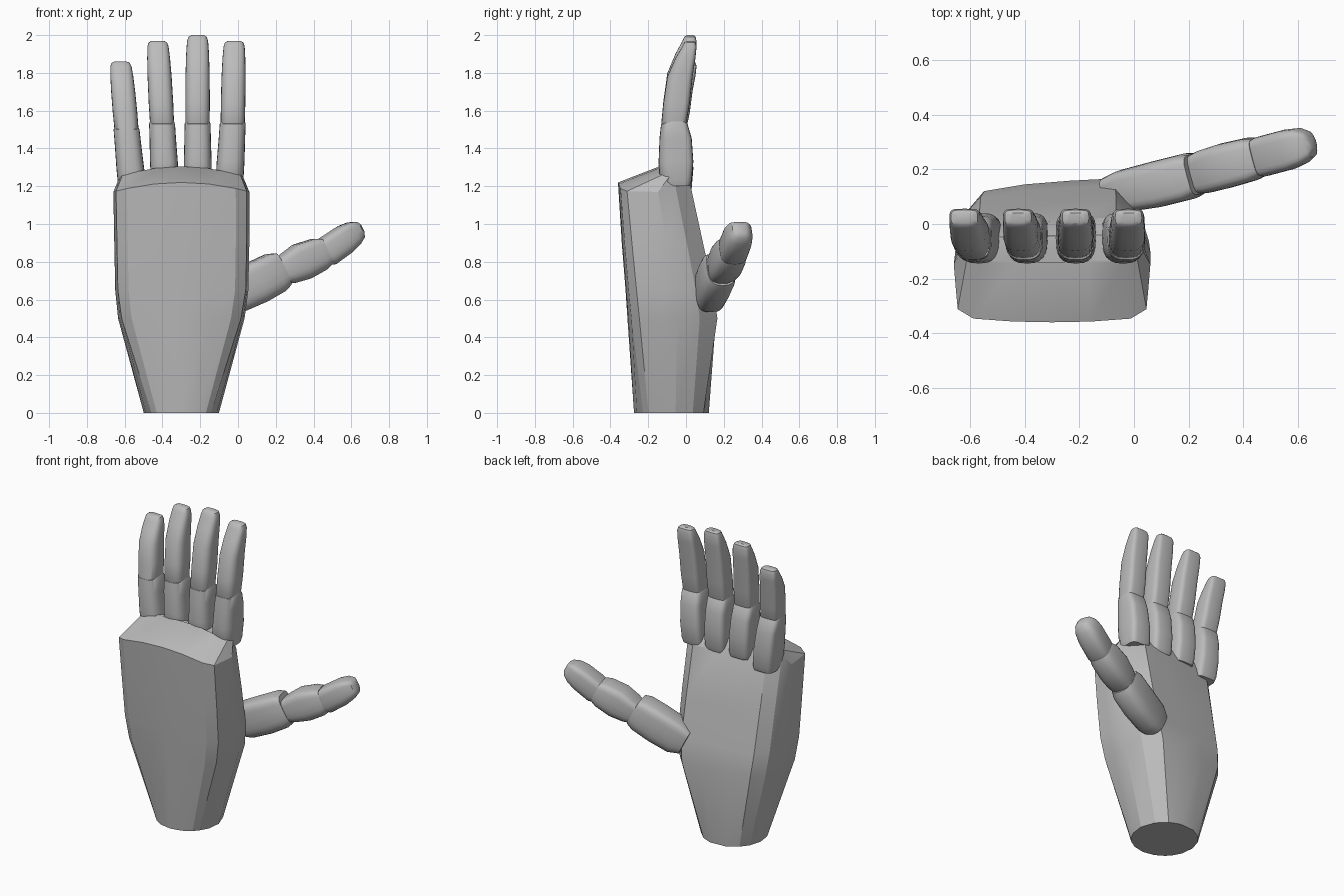
import bpy, bmesh, math
from mathutils import Vector

if "Cube" in bpy.data.objects:
    bpy.data.objects.remove(bpy.data.objects["Cube"], do_unlink=True)

grey = bpy.data.materials.new("matte grey")
grey.use_nodes = True
colour = (0.5, 0.5, 0.5, 1)
grey.diffuse_color = colour
grey.node_tree.nodes["Principled BSDF"].inputs["Base Color"].default_value = colour


def loft(name, rings, angle):
    """Skin a stack of equal-length rings and cap both ends."""
    bm = bmesh.new()
    loops = [[bm.verts.new(p) for p in ring] for ring in rings]
    count = len(loops[0])
    for low, high in zip(loops, loops[1:]):
        for i in range(count):
            j = (i + 1) % count
            bm.faces.new((low[i], low[j], high[j], high[i]))
    bm.faces.new(loops[0][::-1])
    bm.faces.new(loops[-1])
    bmesh.ops.recalc_face_normals(bm, faces=bm.faces)
    mesh = bpy.data.meshes.new(name)
    bm.to_mesh(mesh)
    bm.free()
    obj = bpy.data.objects.new(name, mesh)
    bpy.context.collection.objects.link(obj)
    mesh.materials.append(grey)
    bpy.ops.object.select_all(action="DESELECT")
    obj.select_set(True)
    bpy.context.view_layer.objects.active = obj
    bpy.ops.object.shade_smooth_by_angle(angle=math.radians(angle))


def power(value, exponent):
    return math.copysign(abs(value) ** (2 / exponent), value)


def segment(name, stations, side, back):
    """Finger segment: rounded on the inner half, squarer on the back half."""
    rings = []
    for x, y, z, half_width, half_depth in stations:
        ring = []
        for i in range(24):
            a = math.tau * i / 24
            n = 4.5 if math.sin(a) > 0 else 2.8
            ring.append(Vector((x, y, z))
                        + side * half_width * power(math.cos(a), n)
                        + back * half_depth * power(math.sin(a), n))
        rings.append(ring)
    loft(name, rings, 35)


# Palm and wrist: boxy outline blending to a round wrist
outline = [(-.8, -.93), (-.4, -.985), (0, -1), (.4, -.985), (.8, -.93),
           (.96, -.75), (.98, -.35), (1, .1), (.9, .6),
           (.65, 1), (.2, .95), (-.3, .89), (-.75, .8),
           (-.93, .5), (-1, .1), (-.98, -.35), (-.96, -.75)]
# height, left edge, right edge, front, back, roundness
levels = [(0, -.5, -.1, -.275, .125, 1),
          (.5, -.635, .035, -.31, .17, .1),
          (.65, -.65, .055, -.32, .145, 0),
          (.9, -.655, .06, -.34, .09, 0),
          (1.22, -.66, .06, -.36, .025, 0)]
rings = []
for z, x0, x1, y0, y1, roundness in levels:
    ring = []
    for u, v in outline:
        p = Vector((u, v)).lerp(Vector((u, v)).normalized(), roundness)
        drop = .05 * u * u if z > 1 else 0
        ring.append(((x0 + x1) / 2 + p.x * (x1 - x0) / 2,
                     (y0 + y1) / 2 + p.y * (y1 - y0) / 2, z - drop))
    rings.append(ring)
# Knuckle ridge closing the top
rings.append([(-.3 + u * .325, -.09 + v * .05, 1.305 - .05 * u * u) for u, v in outline])
loft("palm", rings, 22)

# Segment profiles: fraction of length, y centre, half depth, width factor
lower = [(-.32, -.05, .07, .95), (-.2, -.055, .085, 1.05), (.2, -.053, .092, 1.05),
         (.7, -.055, .085, 1), (1, -.062, .07, .98), (1.09, -.055, .045, .85)]
upper = [(-.08, -.062, .05, .85), (0, -.065, .066, .98), (.25, -.05, .07, 1),
         (.57, -.032, .067, .98), (.79, -.003, .053, .93), (.93, .018, .038, .86),
         (.98, .021, .03, .75), (1, .022, .018, .5)]
# name, base x, joint x, tip x, base z, joint z, tip z
fingers = [("index", -.042, -.028, -.02, 1.28, 1.53, 1.97),
           ("middle", -.213, -.214, -.214, 1.28, 1.53, 2.0),
           ("ring", -.39, -.402, -.425, 1.28, 1.53, 1.97),
           ("little", -.565, -.59, -.622, 1.24, 1.5, 1.86)]
across, backward = Vector((1, 0, 0)), Vector((0, 1, 0))
for name, xa, xb, xc, za, zb, zc in fingers:
    for part, profile, x0, x1, z0, z1, half in (
            ("lower", lower, xa, xb, za, zb, .07),
            ("upper", upper, xb, xc, zb, zc, .065)):
        stations = [(x0 + t * (x1 - x0), y, z0 + t * (z1 - z0), half * w, d)
                    for t, y, d, w in profile]
        segment(f"{name}_finger_{part}", stations, across, backward)

# Thumb in three segments along a slanted axis
axis = Vector((.64, .17, .33)).normalized()
side = Vector((-axis.y, axis.x, 0)).normalized()
up = axis.cross(side)
thumb = {
    "thumb_base": [(-.08, .11, .61, .065, .085), (-.02, .125, .635, .078, .112),
                   (.1, .15, .69, .085, .115), (.2, .175, .742, .085, .11),
                   (.235, .185, .76, .075, .095)],
    "thumb_middle": [(.225, .183, .745, .07, .07), (.27, .195, .765, .08, .085),
                     (.34, .215, .8, .083, .1), (.43, .238, .84, .08, .09),
                     (.465, .247, .855, .07, .075)],
    "thumb_tip": [(.44, .24, .84, .065, .065), (.48, .25, .858, .074, .08),
                  (.57, .274, .92, .074, .077), (.615, .287, .95, .066, .066),
                  (.645, .293, .968, .048, .048), (.656, .296, .975, .025, .028)],
}
for name, stations in thumb.items():
    segment(name, stations, side, up)
